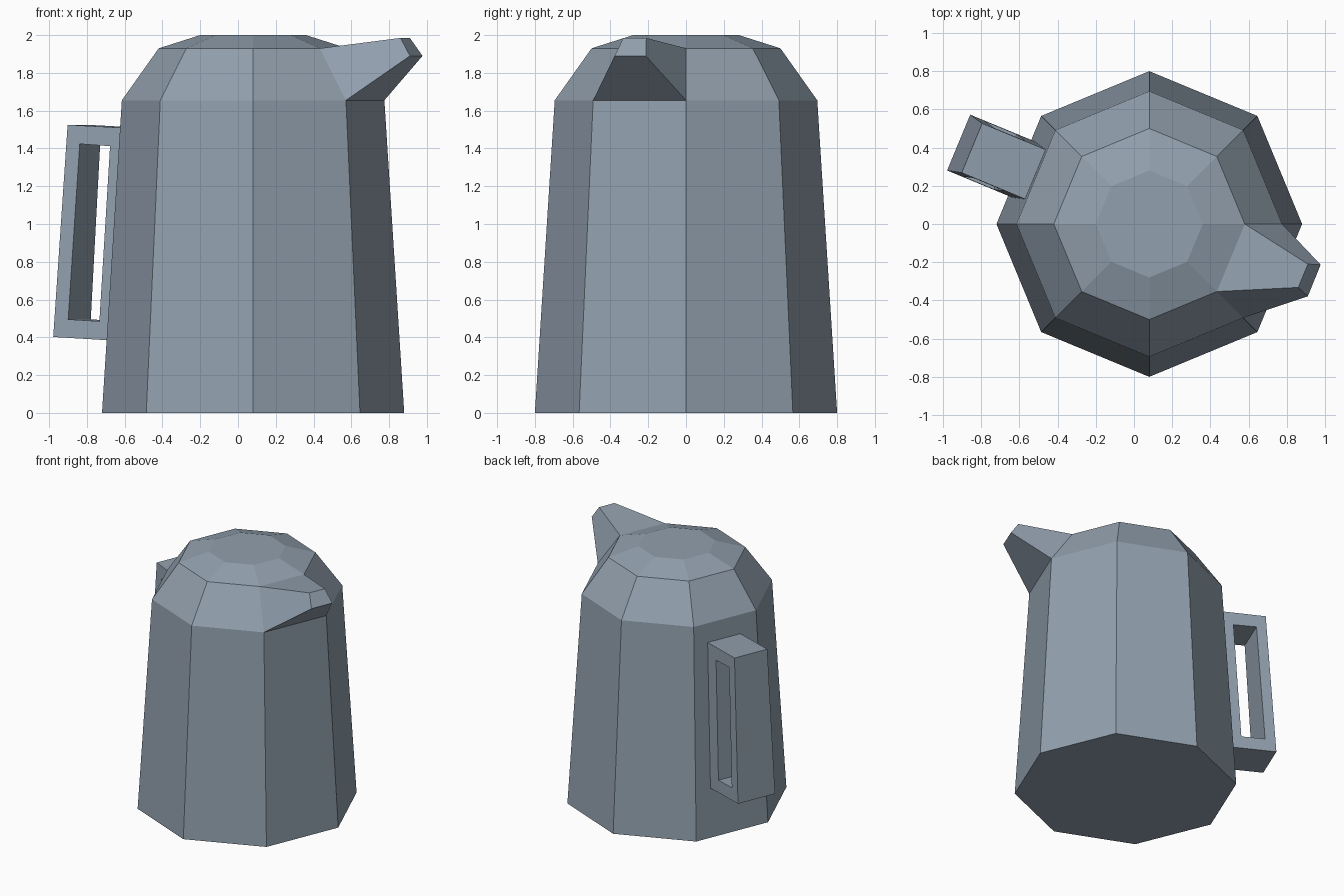
import bpy, bmesh
from math import cos, sin, pi
from mathutils import Vector

if "Cube" in bpy.data.objects:
    bpy.data.objects.remove(bpy.data.objects["Cube"])

CX = 0.08  # body axis

# Slate blue-grey
slate = bpy.data.materials.new("slate")
slate.diffuse_color = (0.285, 0.35, 0.42, 1)
slate.use_nodes = True
slate.node_tree.nodes["Principled BSDF"].inputs["Base Color"].default_value = slate.diffuse_color


def finish(name, bm):
    bmesh.ops.recalc_face_normals(bm, faces=bm.faces)
    me = bpy.data.meshes.new(name)
    bm.to_mesh(me)
    bm.free()
    me.materials.append(slate)
    ob = bpy.data.objects.new(name, me)
    bpy.context.collection.objects.link(ob)
    return ob


# Eight-sided body, lofted through (radius, height) rings
bm = bmesh.new()
rings = []
for r, z in [(0.8, 0), (0.695, 1.655), (0.5, 1.93), (0.28, 2.0)]:
    rings.append([bm.verts.new((CX + r * cos(i * pi / 4), r * sin(i * pi / 4), z))
                  for i in range(8)])
panels = {}
for k in range(3):
    for i in range(8):
        j = (i + 1) % 8
        panels[k, i] = bm.faces.new((rings[k][i], rings[k][j], rings[k + 1][j], rings[k + 1][i]))
bm.faces.new(rings[0][::-1])
bm.faces.new(rings[3])

# Spout: one shoulder panel pulled out to a small tip
# (tip order: lower front, lower back, upper back, upper front)
base = list(panels[1, 7].verts)
bmesh.ops.delete(bm, geom=[panels[1, 7]], context='FACES_ONLY')
tip = [bm.verts.new(p) for p in [(0.91, -0.378, 1.89), (0.977, -0.213, 1.89),
                                 (0.91, -0.21, 1.985), (0.86, -0.332, 1.985)]]
for i in range(4):
    j = (i + 1) % 4
    bm.faces.new((base[i], base[j], tip[j], tip[i]))
bm.faces.new(tip)
finish("jug_body_and_spout", bm)

# Handle: rectangular frame on the panel facing 157.5 degrees, narrowing upward
a = 7 * pi / 8
out = Vector((cos(a), sin(a), 0))
side = Vector((-sin(a), cos(a), 0))
outer = [(0.69, 0.38), (1.085, 0.402), (1.01, 1.525), (0.63, 1.506)]
hole = [(0.821, 0.485), (1.0, 0.495), (0.94, 1.424), (0.766, 1.412)]
bm = bmesh.new()


def loop(profile, s):
    vs = []
    for r, z in profile:
        half = 0.158 - 0.018 * (z - 0.4) / 1.12
        p = Vector((CX, 0, z)) + out * r + side * (s * half - 0.012)
        vs.append(bm.verts.new(p))
    return vs


o1, h1, h2, o2 = loop(outer, -1), loop(hole, -1), loop(hole, 1), loop(outer, 1)
for u, v in [(o1, h1), (h1, h2), (h2, o2), (o2, o1)]:
    for i in range(4):
        j = (i + 1) % 4
        bm.faces.new((u[i], u[j], v[j], v[i]))
finish("handle", bm)
